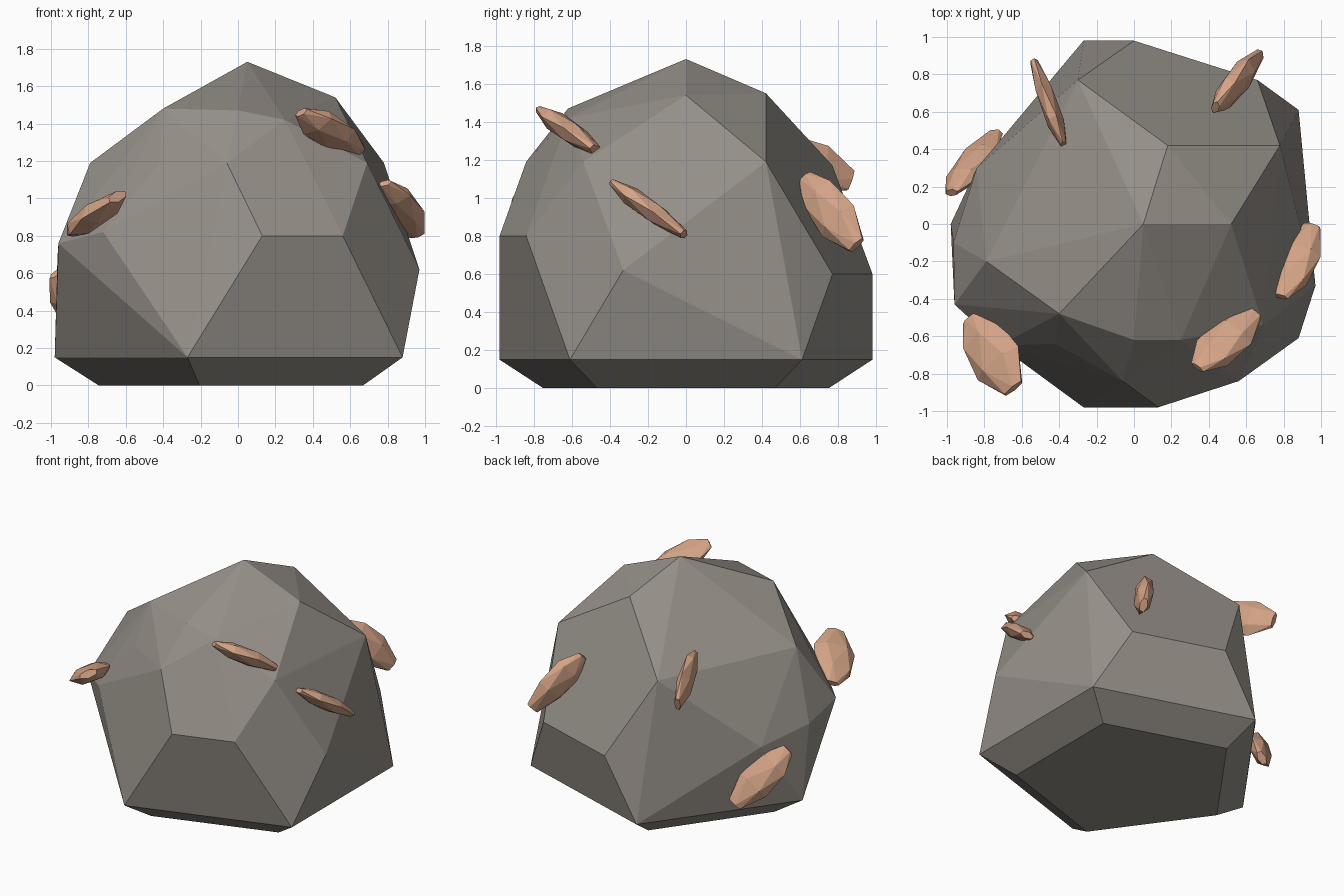
import bpy, bmesh, math
from mathutils import Vector

if "Cube" in bpy.data.objects:
    bpy.data.objects.remove(bpy.data.objects["Cube"])


def material(name, rgb):
    m = bpy.data.materials.new(name)
    m.diffuse_color = (*rgb, 1)
    m.use_nodes = True
    m.node_tree.nodes["Principled BSDF"].inputs["Base Color"].default_value = m.diffuse_color
    return m


def hull(name, pts, mat):
    """Flat-faced convex solid wrapped round a handful of corner points."""
    bm = bmesh.new()
    for p in pts:
        bm.verts.new(p)
    out = bmesh.ops.convex_hull(bm, input=bm.verts[:])
    loose = {g for g in out["geom_interior"] + out["geom_unused"]
             if isinstance(g, bmesh.types.BMVert)}
    bmesh.ops.delete(bm, geom=list(loose), context='VERTS')
    bmesh.ops.dissolve_limit(bm, angle_limit=math.radians(2),
                             verts=bm.verts[:], edges=bm.edges[:])
    bmesh.ops.recalc_face_normals(bm, faces=bm.faces[:])
    me = bpy.data.meshes.new(name)
    bm.to_mesh(me)
    bm.free()
    me.materials.append(mat)
    ob = bpy.data.objects.new(name, me)
    bpy.context.collection.objects.link(ob)
    return ob


stone = material("stone", (0.30, 0.275, 0.245))
copper = material("copper", (0.66, 0.37, 0.24))

# Boulder: five-sided foot with a bevelled base, then irregular upper corners
foot = [(-0.98, 0), (-0.27, 0.98), (-0.27, -0.98), (0.88, 0.61), (0.88, -0.61)]
corners = [(x, y, 0.15) for x, y in foot]
corners += [(x * 0.76, y * 0.765, 0) for x, y in foot]
corners += [
    # middle ring
    (0.97, -0.33, 0.62), (0.66, 0.77, 0.60), (0.0, 0.98, 0.60),
    (-0.84, 0.30, 0.63), (-0.965, -0.10, 0.69), (-0.96, -0.43, 0.76),
    (-0.72, -0.65, 0.82), (0.13, -0.98, 0.80), (0.56, -0.84, 0.80),
    # shoulder
    (0.78, 0.42, 1.19), (0.69, -0.54, 1.19), (-0.06, -0.84, 1.19),
    (-0.42, -0.64, 1.19), (-0.79, -0.20, 1.19), (-0.30, 0.77, 1.17),
    # crown
    (0.25, -0.62, 1.42), (0.0, -0.62, 1.47), (-0.40, -0.48, 1.48),
    (0.52, 0.0, 1.54), (0.18, 0.42, 1.55), (0.05, 0.0, 1.73),
]
hull("boulder", corners, stone)


def nugget(name, centre, along, normal, width, thick):
    """Flattened, tapered six-sided chip; 'along' is its half length."""
    c, a = Vector(centre), Vector(along)
    n = Vector(normal)
    n = (n - a * (n.dot(a) / a.dot(a))).normalized()
    w = n.cross(a).normalized()
    pts = []
    for k, (t, s) in enumerate([(-1.05, 0.35), (-0.5, 0.95), (0.3, 1.0), (1.05, 0.45)]):
        for i in range(6):
            ang = math.tau * (i + 0.35 * (k % 2)) / 6
            pts.append(c + a * t + w * (width * s * math.cos(ang))
                       + n * (thick * s * math.sin(ang)))
    return hull(name, pts, copper)


# Ore chips stuck into the boulder: centre, half-length axis, flat normal, width, thickness
chips = [
    ((-0.76, -0.69, 0.915), (0.11, -0.18, 0.09), (-0.5, 0.15, 0.8), 0.15, 0.065),
    ((0.49, -0.62, 1.355), (0.145, 0.14, -0.10), (0, 0.56, 0.83), 0.12, 0.06),
    ((0.87, -0.20, 0.945), (0.08, 0.18, -0.13), (0, 0.6, 0.8), 0.11, 0.055),
    ((0.55, 0.76, 0.93), (0.11, 0.13, -0.17), (0.8, -0.45, 0.15), 0.12, 0.065),
    ((-0.455, 0.645, 1.175), (-0.075, 0.21, -0.08), (0.93, 0.35, 0), 0.13, 0.05),
    ((-0.86, 0.325, 0.42), (0.11, 0.15, -0.17), (-0.52, 0.74, 0.42), 0.12, 0.065),
]
for i, chip in enumerate(chips, 1):
    nugget(f"ore_chip_{i}", *chip)
